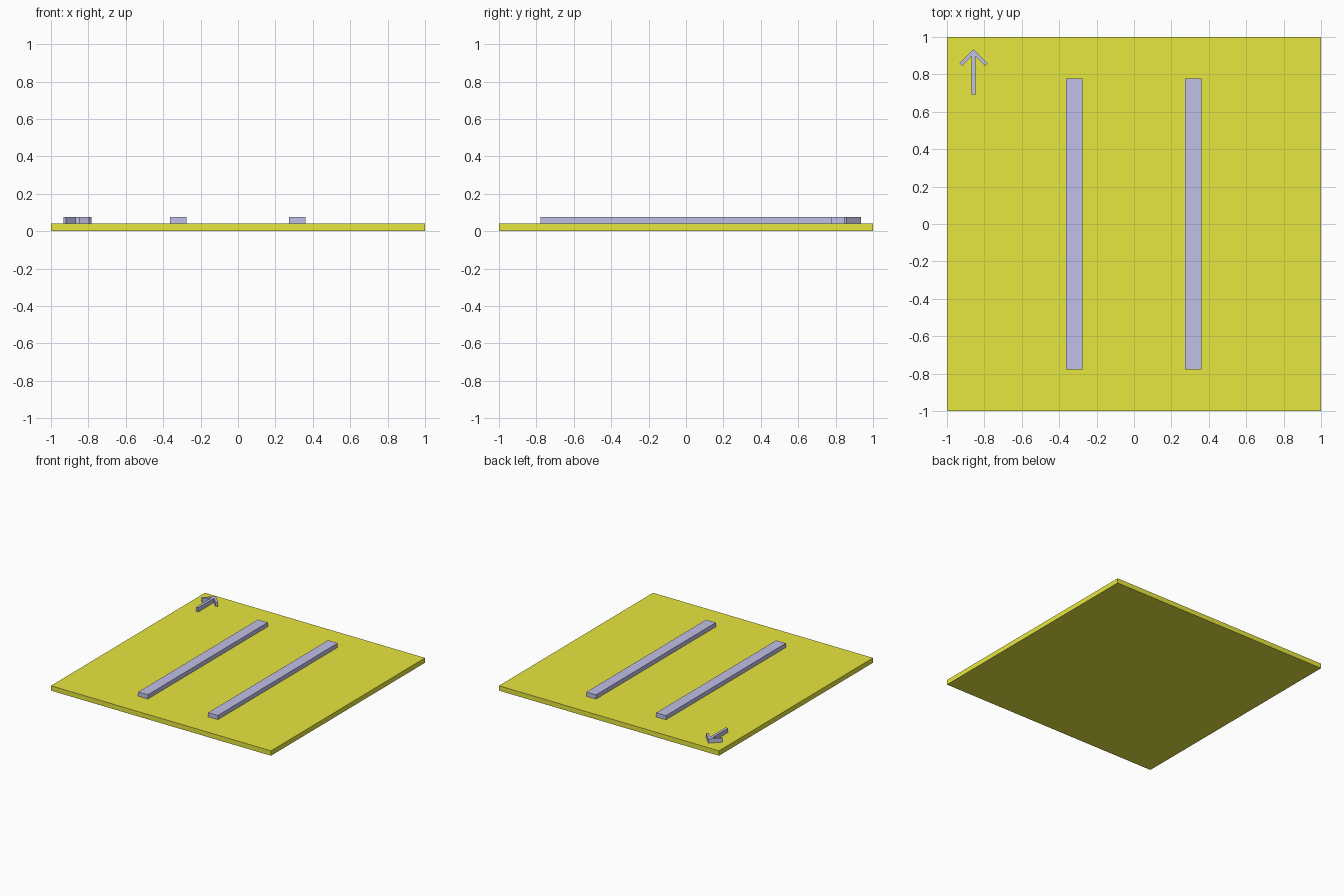
import bpy, bmesh

if "Cube" in bpy.data.objects:
    bpy.data.objects.remove(bpy.data.objects["Cube"])


def material(name, color):
    m = bpy.data.materials.new(name)
    m.diffuse_color = (*color, 1)
    m.use_nodes = True
    m.node_tree.nodes["Principled BSDF"].inputs["Base Color"].default_value = m.diffuse_color
    return m


def slab(name, outline, z0, z1, mat):
    """Extrude a flat counter-clockwise outline from z0 to z1."""
    bm = bmesh.new()
    face = bm.faces.new([bm.verts.new((x, y, z0)) for x, y in outline])
    top = bmesh.ops.extrude_face_region(bm, geom=[face])["geom"]
    verts = [v for v in top if isinstance(v, bmesh.types.BMVert)]
    bmesh.ops.translate(bm, verts=verts, vec=(0, 0, z1 - z0))
    bmesh.ops.recalc_face_normals(bm, faces=bm.faces)
    me = bpy.data.meshes.new(name)
    bm.to_mesh(me)
    bm.free()
    me.materials.append(mat)
    ob = bpy.data.objects.new(name, me)
    bpy.context.collection.objects.link(ob)
    return ob


def rect(x0, x1, y0, y1):
    return [(x0, y0), (x1, y0), (x1, y1), (x0, y1)]


yellow = material("yellow", (0.8, 0.8, 0.05))
violet = material("violet", (0.53, 0.53, 0.8))
BASE, TOP = 0.04, 0.075

# Square plate
slab("base_plate", rect(-1, 1, -1, 1), 0, BASE, yellow)

# Two long raised bars
for name, x in (("left_bar", -0.319), ("right_bar", 0.317)):
    slab(name, rect(x - 0.044, x + 0.044, -0.777, 0.779), BASE, TOP, violet)

# Direction arrow: right half of the outline, mirrored about its axis
cx = -0.858
half = [(0.011, 0.693), (0.011, 0.897), (0.061, 0.845), (0.076, 0.859)]
outline = ([(cx + x, y) for x, y in half] + [(cx, 0.935)]
           + [(cx - x, y) for x, y in reversed(half)])
slab("direction_arrow", outline, BASE, TOP, violet)
